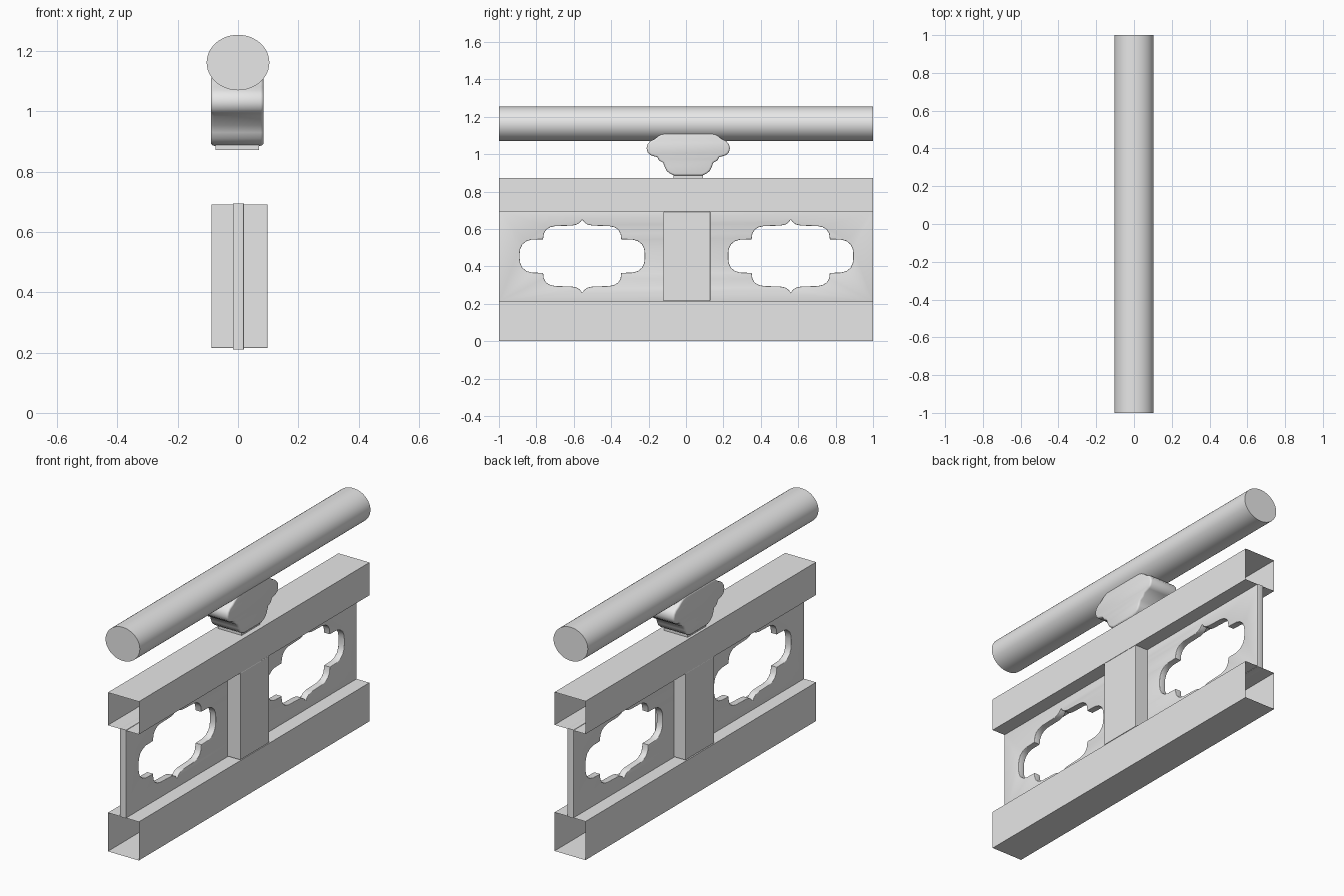
import bpy
import bmesh
from mathutils import Matrix, Vector

if "Cube" in bpy.data.objects:
    bpy.data.objects.remove(bpy.data.objects["Cube"])

grey = bpy.data.materials.new("plain grey")
grey.use_nodes = True
grey.diffuse_color = (0.8, 0.8, 0.8, 1)
grey.node_tree.nodes["Principled BSDF"].inputs["Base Color"].default_value = (0.8, 0.8, 0.8, 1)

# Turns a drawing in local XY into a side profile in world YZ, thickness along X
SIDEWAYS = Matrix(((0, 0, 1, 0), (1, 0, 0, 0), (0, 1, 0, 0), (0, 0, 0, 1)))


def add_object(name, mesh, smooth=None):
    obj = bpy.data.objects.new(name, mesh)
    bpy.context.collection.objects.link(obj)
    mesh.materials.clear()
    mesh.materials.append(grey)
    if smooth:
        bpy.ops.object.select_all(action="DESELECT")
        obj.select_set(True)
        bpy.context.view_layer.objects.active = obj
        bpy.ops.object.shade_smooth_by_angle(angle=smooth)
    return obj


def mesh_from(bm):
    bmesh.ops.recalc_face_normals(bm, faces=bm.faces)
    mesh = bpy.data.meshes.new("part")
    bm.to_mesh(mesh)
    bm.free()
    return mesh


def box(name, low, high, bevel=0, open_ends=False):
    low, high = Vector(low), Vector(high)
    bm = bmesh.new()
    size = Matrix.Diagonal((high - low).to_4d())
    bmesh.ops.create_cube(bm, size=1, matrix=Matrix.Translation((low + high) / 2) @ size)
    bm.normal_update()
    if open_ends:
        ends = [f for f in bm.faces if abs(f.normal.y) > 0.9]
        bmesh.ops.delete(bm, geom=ends, context="FACES_ONLY")
    if bevel:
        bmesh.ops.bevel(bm, geom=bm.edges[:], offset=bevel, segments=2,
                        profile=0.5, affect="EDGES")
    return add_object(name, mesh_from(bm))


def plate(name, outlines, x_low, x_high, bevel, smooth=0.6):
    """Fill closed outlines (inner ones become holes) and give them thickness."""
    curve = bpy.data.curves.new(name, "CURVE")
    curve.dimensions = "2D"
    curve.fill_mode = "BOTH"
    curve.extrude = (x_high - x_low) / 2 - bevel
    curve.bevel_depth = bevel
    curve.bevel_resolution = 2
    curve.offset = -bevel
    for points in outlines:
        spline = curve.splines.new("POLY")
        spline.points.add(len(points) - 1)
        for slot, (y, z) in zip(spline.points, points):
            slot.co = (y, z, 0, 1)
        spline.use_cyclic_u = True
    temp = bpy.data.objects.new("temp", curve)
    bpy.context.collection.objects.link(temp)
    graph = bpy.context.evaluated_depsgraph_get()
    mesh = bpy.data.meshes.new_from_object(temp.evaluated_get(graph))
    bpy.data.objects.remove(temp)
    mesh.transform(Matrix.Translation(((x_low + x_high) / 2, 0, 0)) @ SIDEWAYS)
    bm = bmesh.new()
    bm.from_mesh(mesh)
    bmesh.ops.remove_doubles(bm, verts=bm.verts, dist=0.0002)
    return add_object(name, mesh_from(bm), smooth)


def mirrored(half, centre):
    """Complete a left-right symmetric outline from its right half."""
    left = [(-y, z) for y, z in reversed(half) if y > 0]
    return [(centre + y, z) for y, z in half + left]


# Ornamental opening, drawn as one quarter from the top point to the side
quarter = [(0, 0.195), (0.014, 0.178), (0.03, 0.168), (0.055, 0.163), (0.145, 0.160),
           (0.172, 0.154), (0.193, 0.141), (0.205, 0.120), (0.209, 0.090),
           (0.270, 0.088), (0.298, 0.080), (0.320, 0.062), (0.331, 0.038), (0.334, 0.015)]


def opening(centre):
    half = quarter + [(y, -z) for y, z in reversed(quarter)]
    return mirrored([(y, z + 0.455) for y, z in half], centre)


# Pierced panel between the rails
border = [(-1, 0.21), (1, 0.21), (1, 0.695), (-1, 0.695)]
plate("pierced_panel", [border, opening(-0.555), opening(0.56)], -0.017, 0.02, 0.003)

# Hollow rails, open at both ends
for name, bottom, top in (("bottom_rail", 0, 0.212), ("top_rail", 0.692, 0.872)):
    box(name, (-0.09, -1, bottom), (0.098, 1, top), open_ends=True)

# Middle post
box("middle_post", (-0.088, -0.12, 0.215), (0.098, 0.13, 0.692), bevel=0.003)

# Scrolled bracket carrying the handrail
bracket = [(0.115, 1.115), (0.140, 1.109), (0.162, 1.095), (0.178, 1.082), (0.203, 1.070),
           (0.218, 1.052), (0.223, 1.030), (0.216, 1.007), (0.200, 0.994), (0.166, 0.984),
           (0.156, 0.966), (0.134, 0.954), (0.125, 0.930), (0.115, 0.910),
           (0.098, 0.896), (0.075, 0.886)]
plate("rail_bracket", [mirrored(bracket, 0.012)], -0.09, 0.085, 0.01, smooth=0.8)
box("bracket_foot", (-0.075, -0.068, 0.872), (0.07, 0.092, 0.895))

# Oval handrail
bm = bmesh.new()
oval = Matrix.Translation((0, 0, 1.162)) @ Matrix.Diagonal((0.104, 1, 0.092, 1))
turn = Matrix.Rotation(1.5707963, 4, "X")
bmesh.ops.create_cone(bm, cap_ends=True, segments=48, radius1=1, radius2=1, depth=2,
                      matrix=oval @ turn)
add_object("handrail", mesh_from(bm), 0.6)
